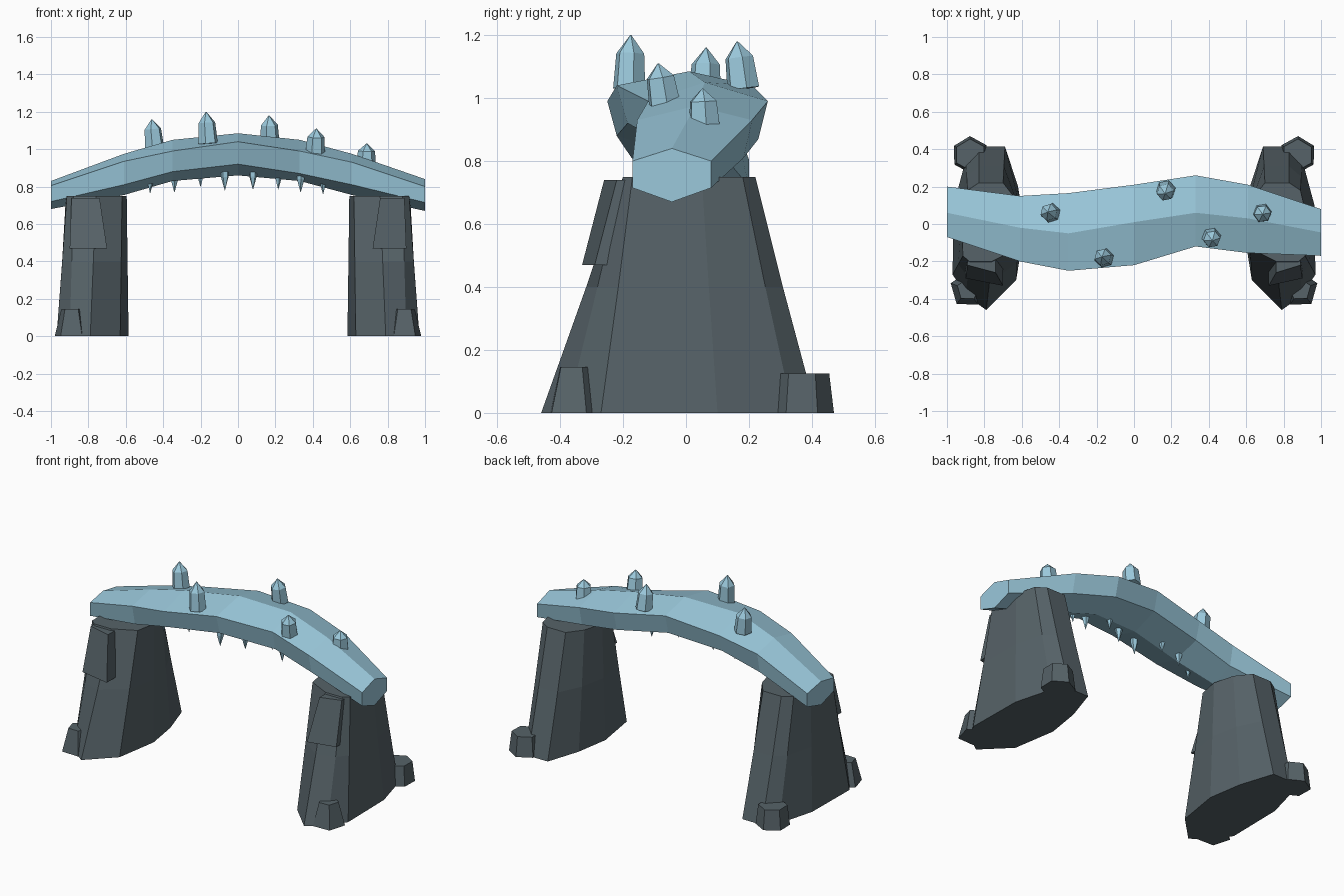
import bpy, bmesh, math
from mathutils import Vector

if "Cube" in bpy.data.objects:
    bpy.data.objects.remove(bpy.data.objects["Cube"])


def material(name, rgb):
    m = bpy.data.materials.new(name)
    m.diffuse_color = (*rgb, 1)
    m.use_nodes = True
    m.node_tree.nodes["Principled BSDF"].inputs["Base Color"].default_value = m.diffuse_color
    return m


ICE = material("pale_ice_blue", (0.325, 0.58, 0.71))
STONE = material("dark_slate", (0.093, 0.123, 0.138))


def loft(name, rings, mat):
    """Closed flat-shaded solid through rings with equal point counts."""
    bm = bmesh.new()
    loops = [[bm.verts.new(p) for p in r] for r in rings]
    n = len(loops[0])
    for a, b in zip(loops, loops[1:]):
        for i in range(n):
            j = (i + 1) % n
            bm.faces.new((a[i], a[j], b[j], b[i]))
    bm.faces.new(loops[0][::-1])
    bm.faces.new(loops[-1])
    bmesh.ops.recalc_face_normals(bm, faces=bm.faces)
    me = bpy.data.meshes.new(name)
    bm.to_mesh(me)
    bm.free()
    me.materials.append(mat)
    ob = bpy.data.objects.new(name, me)
    bpy.context.collection.objects.link(ob)
    return ob


def prism(name, base, levels, sides, mat, turn=0.0, lean=(0, 0)):
    """Stack of (height, radius) polygons, leaning sideways with height."""
    rings = []
    for h, r in levels:
        rings.append([(base[0] + lean[0] * h + r * math.cos(turn + math.tau * i / sides),
                       base[1] + lean[1] * h + r * math.sin(turn + math.tau * i / sides),
                       base[2] + h - lean[0] * r * math.cos(turn + math.tau * i / sides)
                       - lean[1] * r * math.sin(turn + math.tau * i / sides))
                      for i in range(sides)])
    return loft(name, rings, mat)


# Arched ice deck: x, front y, ridge y, back y, ridge z, shoulder z, lower z, bottom z
STATIONS = [
    (-1.00, -0.07, 0.06, 0.20, 0.83, 0.805, 0.72, 0.68),
    (-0.61, -0.20, -0.02, 0.15, 0.975, 0.935, 0.81, 0.755),
    (-0.35, -0.25, -0.05, 0.165, 1.05, 0.99, 0.88, 0.83),
    (0.00, -0.22, 0.01, 0.21, 1.085, 1.04, 0.92, 0.86),
    (0.33, -0.12, 0.06, 0.26, 1.05, 0.99, 0.87, 0.83),
    (0.61, -0.155, 0.03, 0.21, 0.975, 0.93, 0.81, 0.755),
    (1.00, -0.17, -0.045, 0.08, 0.84, 0.80, 0.715, 0.67),
]
deck = []
for x, f, c, b, zr, zs, zl, zb in STATIONS:
    k = 1.0 if abs(x) == 1 else 0.85
    deck.append([(x, c, zr), (x, f, zs), (x, c + (f - c) * k, zl),
                 (x, c, zb), (x, c + (b - c) * k, zl), (x, b, zs)])
loft("ice_deck", deck, ICE)

# Crystals standing on the deck: x, y, base z, tip z, lean x, lean y
CRYSTALS = [(-0.447, 0.06, 1.02, 1.16, -0.1, 0.03),
            (-0.16, -0.18, 1.045, 1.20, -0.07, 0.03),
            (0.17, 0.18, 1.045, 1.18, -0.03, -0.13),
            (0.413, -0.07, 0.995, 1.11, 0.05, -0.16),
            (0.685, 0.058, 0.925, 1.03, 0.03, -0.05)]
for i, (x, y, z0, z1, lx, ly) in enumerate(CRYSTALS):
    h = z1 - z0
    prism(f"crystal_{i + 1}", (x, y, z0),
          [(-0.015, 0.053), (h * 0.62, 0.046), (h, 0.002)], 6, ICE, 0.3 + i, (lx, ly))

# Icicles hanging below: x, y, tip z
ICICLES = [(-0.47, -0.08, 0.765), (-0.34, -0.01, 0.77), (-0.20, 0.01, 0.80),
           (-0.07, -0.08, 0.78), (0.08, -0.04, 0.785), (0.215, 0.04, 0.785),
           (0.335, -0.03, 0.77), (0.455, 0.0, 0.76)]
for i, (x, y, z) in enumerate(ICICLES):
    prism(f"icicle_{i + 1}", (x, y, z), [(0, 0.001), (0.07, 0.021), (0.1, 0.021)], 5, ICE, i)

# Pier outline at ground and at the top, for the right side
FOOT = [(0.97, -0.27), (0.965, 0.10), (0.90, 0.34), (0.83, 0.415), (0.69, 0.415),
        (0.62, 0.20), (0.585, -0.02), (0.63, -0.30), (0.79, -0.46), (0.90, -0.38)]
HEAD = [(0.915, -0.17), (0.92, 0.05), (0.89, 0.18), (0.83, 0.22), (0.70, 0.22),
        (0.63, 0.13), (0.595, 0.0), (0.62, -0.13), (0.76, -0.20), (0.88, -0.20)]

for side, s in (("left", -1), ("right", 1)):
    rings = []
    for t, z in ((0, 0), (0.55, 0.40), (1, 0.75)):
        ring = []
        for a, b in zip(FOOT, HEAD):
            p = Vector(a).lerp(Vector(b), t)
            ring.append((s * p.x, p.y, z))
        rings.append(ring)
    loft(f"{side}_pier", rings, STONE)

    # Slab leaning on the front of the pier, turned slightly outward
    inset = 0.02 if s > 0 else 0.0
    loft(f"{side}_pier_slab", [
        [(s * (x0 + inset), f, z), (s * x1, f + 0.04, z),
         (s * x1, b, z), (s * (x0 + inset), b, z)]
        for x0, x1, f, b, z in ((0.70, 0.90, -0.33, -0.21, 0.47),
                                (0.74, 0.89, -0.26, -0.17, 0.74))], STONE)

    # Boulders at the foot
    prism(f"{side}_front_boulder", (s * 0.888, -0.35, 0),
          [(0, 0.098), (0.145, 0.06)], 5, STONE, 0.35 if s > 0 else math.pi - 0.35)
    prism(f"{side}_back_boulder", (s * 0.875, 0.37, 0),
          [(0, 0.1), (0.125, 0.085)], 6, STONE, 0.5 if s > 0 else math.pi - 0.5)
